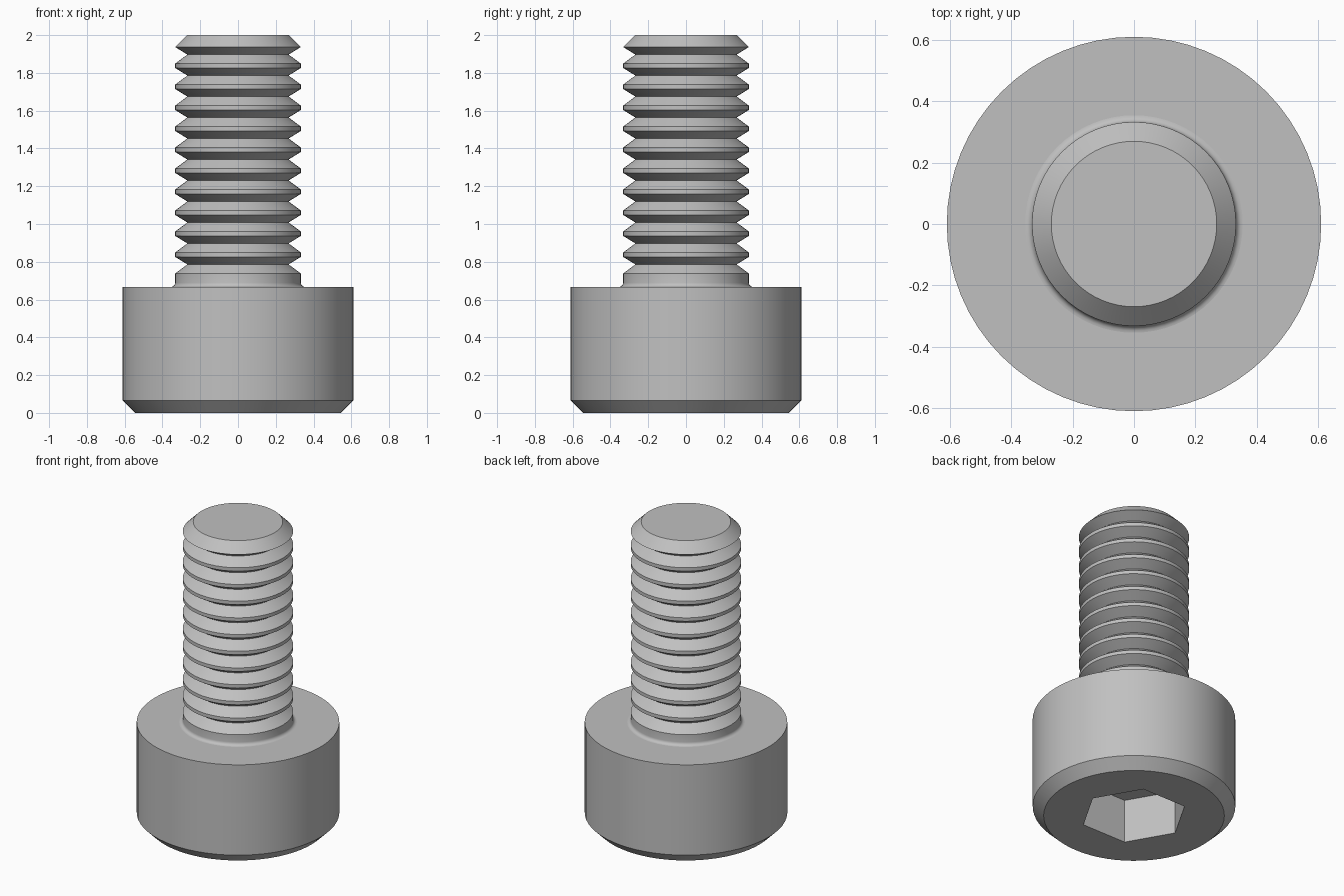
import bpy, bmesh, math

cube = bpy.data.objects.get("Cube")
if cube:
    bpy.data.objects.remove(cube, do_unlink=True)

SEGMENTS = 64
HEAD_R, HEAD_TOP, CHAMFER = 0.611, 0.667, 0.066
SHANK_R, ROOT_R, FILLET = 0.333, 0.268, 0.022
PITCH, GROOVES, FIRST_ROOT = 0.1111, 11, 0.786
SOCKET_R, SOCKET_DEPTH = 0.324, 0.29

steel = bpy.data.materials.new("steel_grey")
steel.use_nodes = True
colour = (0.53, 0.53, 0.53, 1)
steel.diffuse_color = colour
steel.node_tree.nodes["Principled BSDF"].inputs["Base Color"].default_value = colour


def ring(bm, radius, z, count):
    """A closed loop of vertices and its edges."""
    verts = [bm.verts.new((radius * math.cos(a), radius * math.sin(a), z))
             for a in (math.tau * i / count for i in range(count))]
    edges = [bm.edges.new((verts[i], verts[(i + 1) % count])) for i in range(count)]
    return verts, edges


def skin(bm, lower, upper):
    """Quads between two loops of equal count."""
    n = len(lower)
    for i in range(n):
        j = (i + 1) % n
        bm.faces.new((lower[i], lower[j], upper[j], upper[i]))


def lathe(bm, profile):
    """Turn (radius, z) points about the z axis."""
    rings = [ring(bm, r, z, SEGMENTS) for r, z in profile]
    for low, high in zip(rings, rings[1:]):
        skin(bm, low[0], high[0])
    return rings


def finish(bm, name):
    bmesh.ops.recalc_face_normals(bm, faces=bm.faces)
    mesh = bpy.data.meshes.new(name)
    bm.to_mesh(mesh)
    bm.free()
    mesh.materials.append(steel)
    obj = bpy.data.objects.new(name, mesh)
    bpy.context.collection.objects.link(obj)
    bpy.ops.object.select_all(action="DESELECT")
    obj.select_set(True)
    bpy.context.view_layer.objects.active = obj
    bpy.ops.object.shade_smooth_by_angle(angle=math.radians(30))


# Head: chamfered cylinder, open where the shank joins
bm = bmesh.new()
head = lathe(bm, [(HEAD_R - CHAMFER, 0), (HEAD_R, CHAMFER),
                  (HEAD_R, HEAD_TOP), (SHANK_R + FILLET, HEAD_TOP)])

# Hexagonal socket sunk into the underside
mouth, mouth_edges = ring(bm, SOCKET_R, 0, 6)
floor, _ = ring(bm, SOCKET_R, SOCKET_DEPTH, 6)
skin(bm, mouth, floor)
bm.faces.new(floor)
bmesh.ops.triangle_fill(bm, edges=head[0][1] + mouth_edges,
                        use_beauty=True, normal=(0, 0, -1))
finish(bm, "socket_head")

# Shank: fillet, ring-shaped thread grooves, chamfered tip
profile = []
for i in range(6):
    a = math.pi / 2 * i / 5
    profile.append((SHANK_R + FILLET * (1 - math.sin(a)),
                    HEAD_TOP + FILLET * (1 - math.cos(a))))
for i in range(GROOVES):
    z = FIRST_ROOT + PITCH * i
    profile += [(SHANK_R, z - 0.048), (ROOT_R, z), (SHANK_R, z + 0.04)]
profile += [(0.27, 2)]
bm = bmesh.new()
shank = lathe(bm, profile)
bm.faces.new(shank[-1][0])
finish(bm, "threaded_shank")
